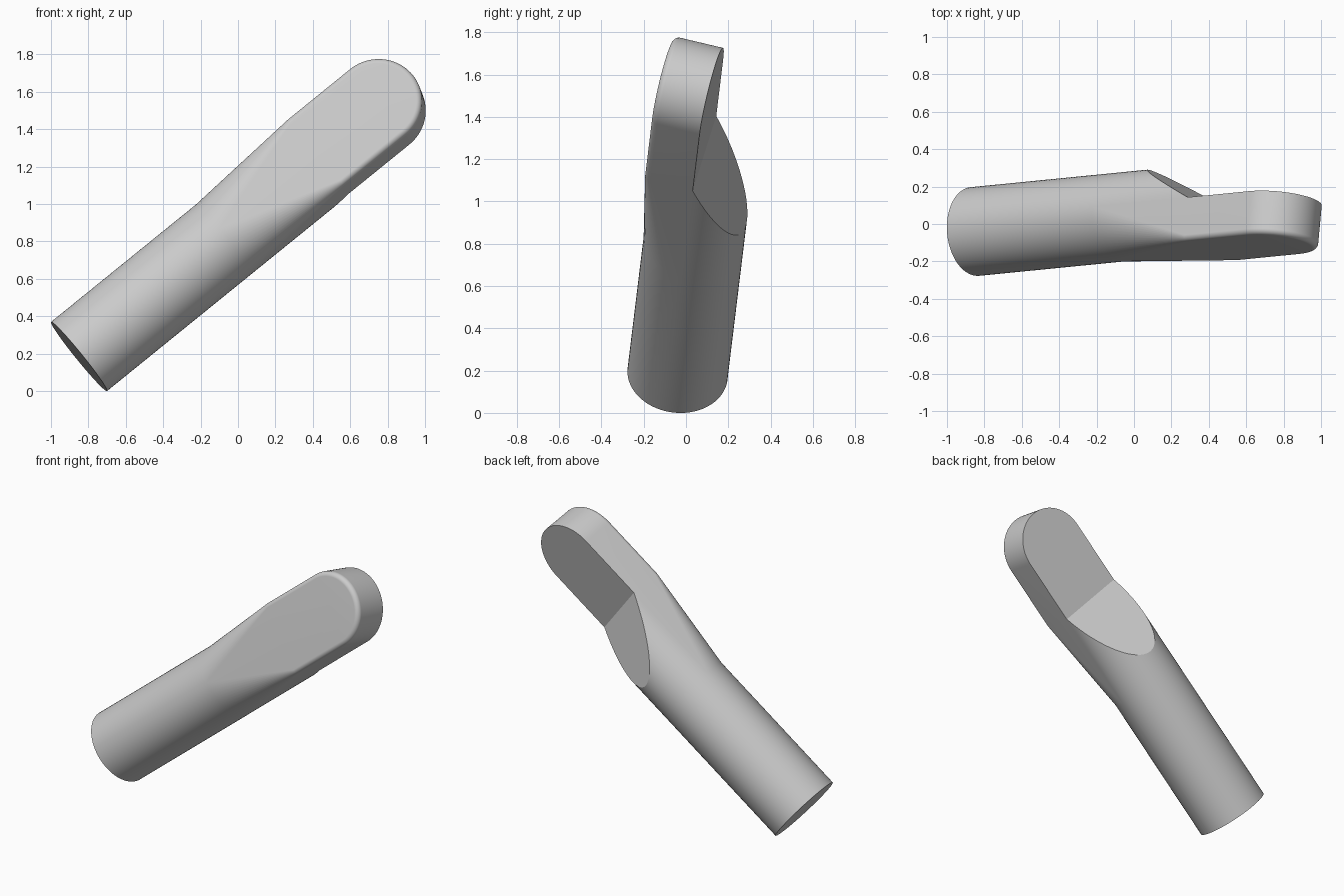
import bpy, bmesh, math
from mathutils import Vector, Matrix

if "Cube" in bpy.data.objects:
    bpy.data.objects.remove(bpy.data.objects["Cube"])

R = 0.238          # shaft radius, half width and thickness of the blade
FILLET = 0.03      # rounding of the blade's front edge
U0, U1 = 1.0, 1.66  # start and end of the round-to-flat transition
CUT = 1.2          # start of the slanted cut on the back
TIP = 2.087        # centre of the rounded tip
K = 16

# Local frame: u along the shaft, w across, v through the thickness
along = Vector((0.775, 0.0767, 0.628)).normalized()
thick = Vector((0.09, 0.97, -0.23))
thick = (thick - along * thick.dot(along)).normalized()
across = along.cross(thick)
origin = Vector((-0.85, -0.04, 0.185))
frame = Matrix((along, across, thick)).transposed().to_4x4()
frame.translation = origin


def corner(rc):
    """Quarter-round corner as (w, v) points, side to front."""
    pts = []
    for i in range(K + 1):
        a = math.pi / 2 * i / K
        pts.append((R - rc + rc * math.cos(a), -R + rc - rc * math.sin(a)))
    return pts


def section(rc):
    """Shaft section: rounded rectangle in front, half circle behind."""
    c = [(R, 0.0)] + corner(rc)
    pts = c + [(-w, v) for w, v in reversed(c)]
    for i in range(1, 2 * K):
        a = math.pi - math.pi * i / (2 * K)
        pts.append((R * math.cos(a), R * math.sin(a)))
    return pts


def bridge(bm, a, b, closed):
    n = len(a)
    for i in range(n if closed else n - 1):
        j = (i + 1) % n
        bm.faces.new((a[i], a[j], b[j], b[i]))


bm = bmesh.new()

# Round shaft blending into a flat front
rings = [[bm.verts.new((u, w, v)) for w, v in section(rc)]
         for u, rc in ((0, R), (U0, R), (U1, FILLET))]
for a, b in zip(rings, rings[1:]):
    bridge(bm, a, b, True)
bmesh.ops.remove_doubles(bm, verts=bm.verts[:], dist=1e-5)

# Slanted cut behind the blade
bmesh.ops.bisect_plane(bm, geom=bm.verts[:] + bm.edges[:] + bm.faces[:], dist=1e-5,
                       plane_co=(U1, 0, 0), plane_no=Vector((R, 0, U1 - CUT)).normalized(),
                       clear_outer=True)

# Flat blade with a round tip and a rounded front edge
layers = []
for r, v in [(R, 0.0)] + corner(FILLET):
    pts = [(U1, -r)]
    for i in range(49):
        a = -math.pi / 2 + math.pi * i / 48
        pts.append((TIP + r * math.cos(a), r * math.sin(a)))
    pts.append((U1, r))
    layers.append([bm.verts.new((u, w, v)) for u, w in pts])
for a, b in zip(layers, layers[1:]):
    bridge(bm, a, b, False)
bm.faces.new(layers[0])
bm.faces.new(layers[-1])

# Weld, then close the base and the slanted cut
bmesh.ops.remove_doubles(bm, verts=bm.verts[:], dist=1e-4)
bmesh.ops.holes_fill(bm, edges=[e for e in bm.edges if e.is_boundary], sides=0)
bmesh.ops.recalc_face_normals(bm, faces=bm.faces[:])
bm.transform(frame)

mesh = bpy.data.meshes.new("flattened_rod")
bm.to_mesh(mesh)
bm.free()
rod = bpy.data.objects.new("flattened_rod", mesh)
bpy.context.collection.objects.link(rod)

grey = bpy.data.materials.new("light_grey")
grey.diffuse_color = (0.6, 0.6, 0.6, 1)
grey.use_nodes = True
grey.node_tree.nodes["Principled BSDF"].inputs["Base Color"].default_value = grey.diffuse_color
mesh.materials.append(grey)

bpy.context.view_layer.objects.active = rod
rod.select_set(True)
bpy.ops.object.shade_smooth_by_angle(angle=math.radians(25))
